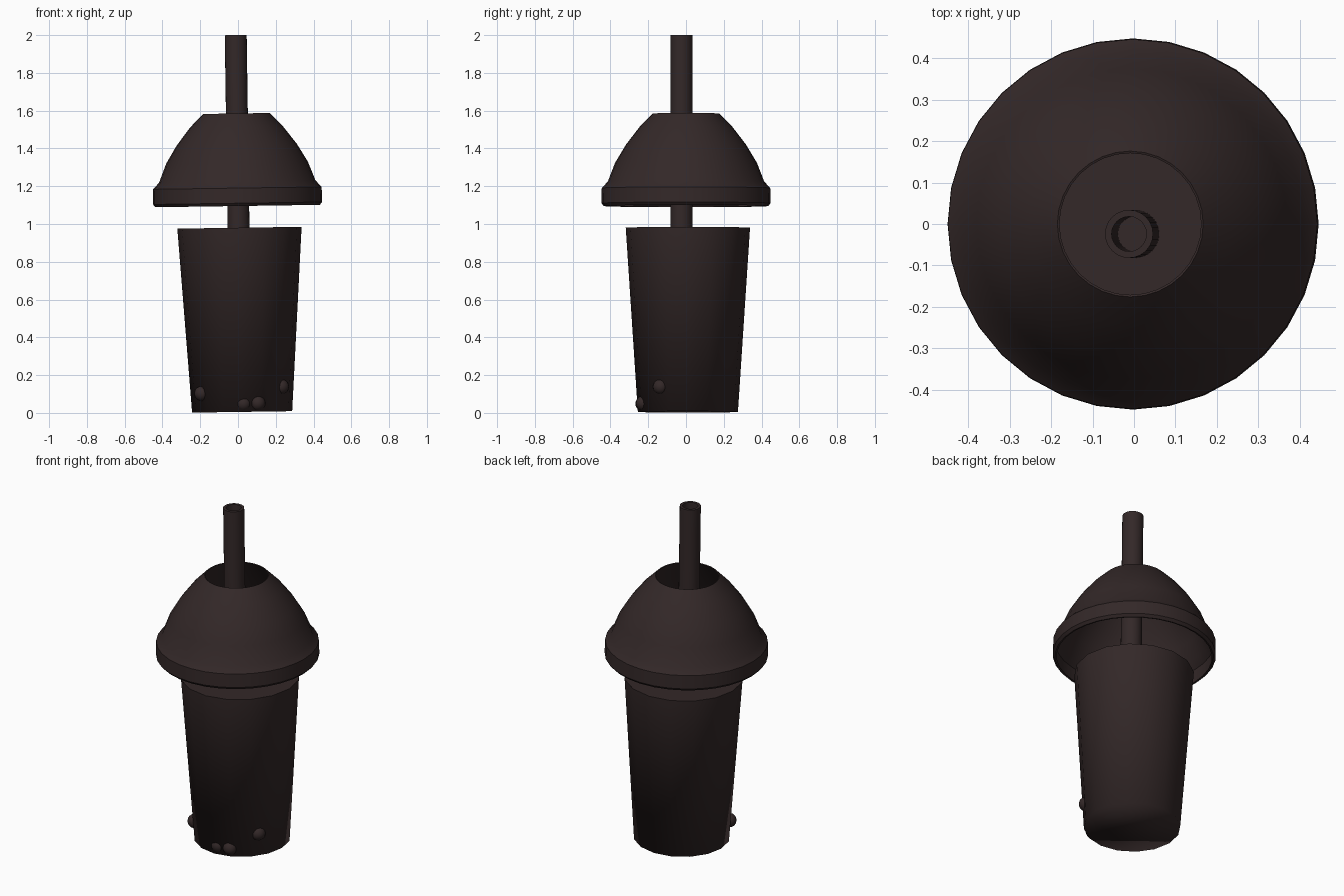
import bpy, bmesh, math, random
from mathutils import Matrix, Vector

if "Cube" in bpy.data.objects:
    bpy.data.objects.remove(bpy.data.objects["Cube"])

random.seed(4)
TILT = Matrix.Rotation(-0.0145, 4, 'Y')   # whole drink leans slightly left

dark = bpy.data.materials.new("dark_brown")
dark.diffuse_color = (0.033, 0.021, 0.021, 1)
dark.use_nodes = True
dark.node_tree.nodes["Principled BSDF"].inputs["Base Color"].default_value = dark.diffuse_color


def finish(bm, name):
    bm.transform(TILT)
    me = bpy.data.meshes.new(name)
    bm.to_mesh(me)
    bm.free()
    ob = bpy.data.objects.new(name, me)
    bpy.context.collection.objects.link(ob)
    me.materials.append(dark)
    for p in me.polygons:
        p.use_smooth = True
    return ob


def lathe(name, prof, n, centre, cap_start=False, closed=False, flip=False):
    """Revolve (radius, z) points around a vertical axis."""
    bm = bmesh.new()
    rings = []
    for r, z in prof:
        rings.append([bm.verts.new((centre[0] + r * math.cos(2 * math.pi * i / n),
                                    centre[1] + r * math.sin(2 * math.pi * i / n), z))
                      for i in range(n)])
    pairs = list(zip(rings, rings[1:]))
    if closed:
        pairs.append((rings[-1], rings[0]))
    for a, b in pairs:
        for i in range(n):
            j = (i + 1) % n
            bm.faces.new((a[i], a[j], b[j], b[i]))
    if cap_start:
        bm.faces.new(rings[0][::-1])
    if len(prof) == 1 and flip:
        bm.faces.new(rings[0])
    return finish(bm, name)


# tapered cup and the drink surface that closes it
lathe("cup", [(0.265, 0.005), (0.329, 0.98)], 16, (0.022, 0.01), cap_start=True)
lathe("drink_surface", [(0.328, 0.979)], 16, (0.022, 0.01), flip=True)

# hollow dome lid with rim and round opening
outer = [(0.435, 1.095), (0.448, 1.11), (0.446, 1.19), (0.414, 1.225), (0.375, 1.325),
         (0.318, 1.42), (0.245, 1.515), (0.176, 1.585)]
inner = [(r - 0.012, z - 0.006) for r, z in reversed(outer[1:-1])]
lid = lathe("dome_lid", outer + [(0.171, 1.583)] + inner + [(0.425, 1.097)],
            32, (0.014, 0.0), closed=True)

# hollow straw, closed at its foot
straw = lathe("straw", [(0.058, 0.1), (0.058, 2.0), (0.042, 2.0), (0.042, 0.9)],
              24, (0.017, -0.024), cap_start=True)
bm = bmesh.new()
bmesh.ops.create_circle(bm, cap_ends=True, segments=24, radius=0.042,
                        matrix=Matrix.Translation((0.017, -0.024, 0.9)))
finish(bm, "straw_floor")

bpy.ops.object.select_all(action='DESELECT')
for ob in (lid, straw):
    ob.select_set(True)
bpy.context.view_layer.objects.active = lid
bpy.ops.object.shade_smooth_by_angle(angle=math.radians(40))

# pearls: a few poke through the cup wall, the rest lie inside
spots = [(0.106, -0.225, 0.05), (0.03, -0.228, 0.048), (-0.19, -0.14, 0.105),
         (0.232, -0.135, 0.135)]
for k in range(14):
    a, d = random.uniform(0, 2 * math.pi), random.uniform(0.05, 0.19)
    spots.append((0.02 + d * math.cos(a), 0.01 + d * math.sin(a), random.uniform(0.05, 0.15)))
for k, s in enumerate(spots):
    bm = bmesh.new()
    bmesh.ops.create_uvsphere(bm, u_segments=16, v_segments=10, radius=0.04,
                              matrix=Matrix.Translation(Vector(s)))
    finish(bm, "pearl_%d" % k)
